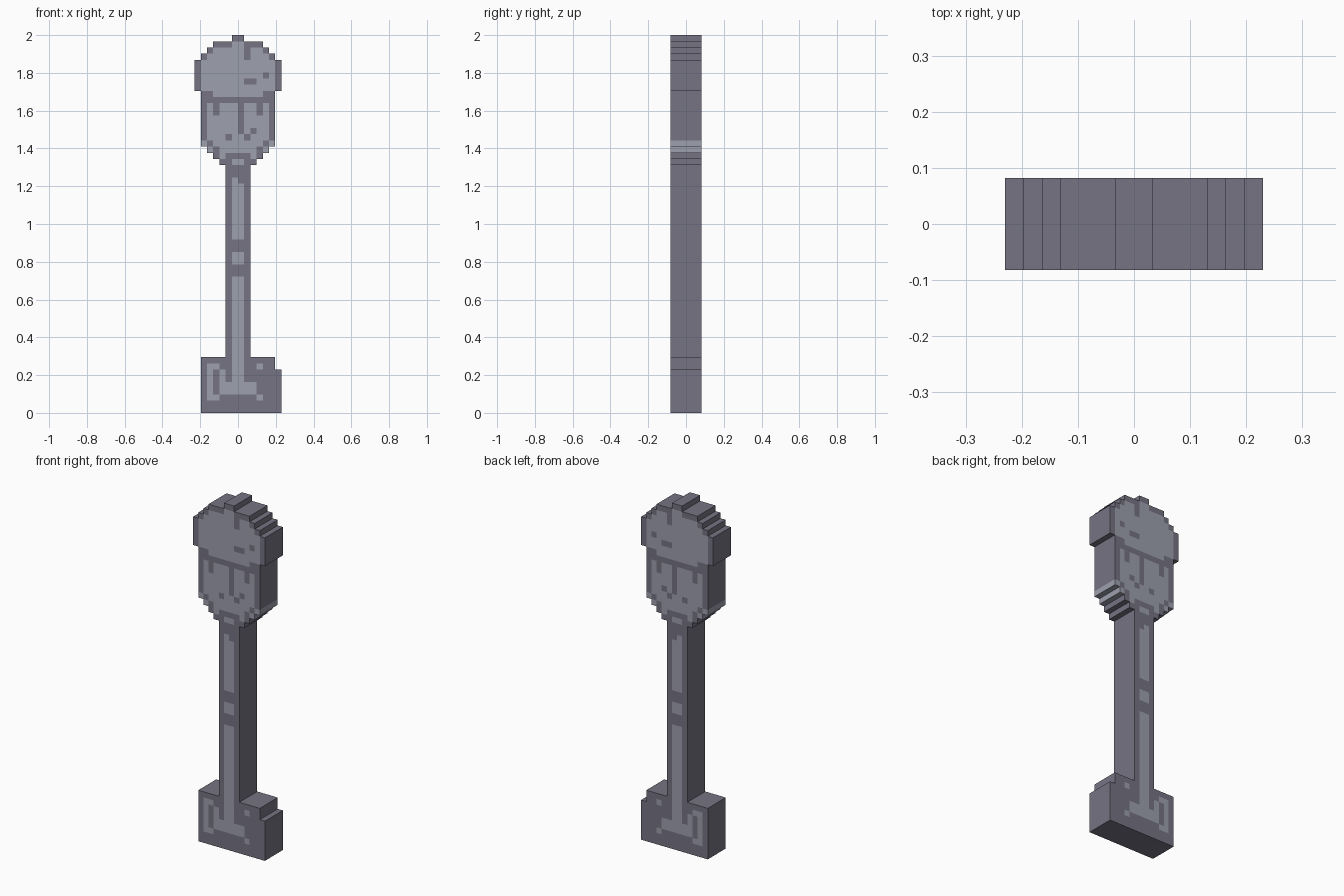
import bpy, bmesh

if "Cube" in bpy.data.objects:
    bpy.data.objects.remove(bpy.data.objects["Cube"])

P = 2 / 61        # size of one square cell
HALF = 2.5 * P    # half of the slab depth


def material(name, rgb):
    m = bpy.data.materials.new(name)
    m.diffuse_color = (*rgb, 1)
    m.use_nodes = True
    m.node_tree.nodes["Principled BSDF"].inputs["Base Color"].default_value = m.diffuse_color
    return m


MATS = [material("dark grey", (0.18, 0.172, 0.225)),
        material("light grey", (0.34, 0.35, 0.42))]


def mirrored(cells):
    return cells | {(-1 - c, r) for c, r in cells}


# Half width of the silhouette in cells at a given row
def half(r):
    if r < 9:
        return 6                  # base
    if r < 40:
        return 2                  # shaft
    if r < 52:
        return min(6, r - 37)     # lower head with stepped chin
    if r < 57:
        return 7                  # wide brim
    return 63 - r if r < 60 else 1  # stepped crown


# Half width of the light area at a given row
def light_half(r):
    if r < 9:
        return 3 if r in (3, 4) else int(r > 4)
    if r < 41:
        bands = (22, 23, 26, 27, 37, 38, 39)
        return int(r not in bands)
    if r in (41, 50, 60):
        return 0
    if r < 44:
        return half(r)
    if r == 51:
        return 4
    return min(half(r) - 1, half(r + 1))


# Silhouette, with the wider foot on the right side
solid = {(c, r) for r in range(61) for c in range(-half(r), half(r))}
solid |= {(6, r) for r in range(7)}

# Light areas and the small light details
light = {(c, r) for r in range(61) for c in range(-light_half(r), light_half(r))}
light |= mirrored({(3, 2), (3, 7), (2, 41)}) | {(-1, 37), (-3, 5), (-3, 6)}
light |= {(-5, r) for r in range(2, 8)}

# Dark marks: chin and eyes in pairs, then the nose line and specks
light -= mirrored({(3, 42), (4, 43), (3, 48), (3, 49)})
light -= {(0, r) for r in range(45, 50)}
light -= {(2, 45), (-2, 44), (1, 44), (1, 53), (2, 53), (4, 54), (1, 57), (1, 58)}


def build(name, low, high):
    bm = bmesh.new()
    for c, r in sorted(s for s in solid if low <= s[1] < high):
        x0, x1, z0, z1 = c * P, (c + 1) * P, r * P, (r + 1) * P
        ring = [(x0, z0), (x1, z0), (x1, z1), (x0, z1)]
        # front and back
        quads = [[(x, -HALF, z) for x, z in ring],
                 [(x, HALF, z) for x, z in reversed(ring)]]
        # exposed edges: bottom, right, top, left
        for i, (dc, dr) in enumerate([(0, -1), (1, 0), (0, 1), (-1, 0)]):
            if (c + dc, r + dr) not in solid:
                (ax, az), (bx, bz) = ring[i], ring[(i + 1) % 4]
                quads.append([(bx, -HALF, bz), (ax, -HALF, az),
                              (ax, HALF, az), (bx, HALF, bz)])
        for q in quads:
            f = bm.faces.new([bm.verts.new(v) for v in q])
            f.material_index = int((c, r) in light)
    bmesh.ops.remove_doubles(bm, verts=bm.verts[:], dist=P / 100)
    # merge flat cells of one colour into larger faces
    bmesh.ops.dissolve_limit(bm, angle_limit=0.01, verts=bm.verts[:],
                             edges=bm.edges[:], delimit={'MATERIAL'})
    me = bpy.data.meshes.new(name)
    bm.to_mesh(me)
    bm.free()
    for m in MATS:
        me.materials.append(m)
    bpy.context.collection.objects.link(bpy.data.objects.new(name, me))


build("base_block", 0, 9)
build("shaft", 9, 40)
build("lower_head", 40, 52)
build("upper_head", 52, 61)
